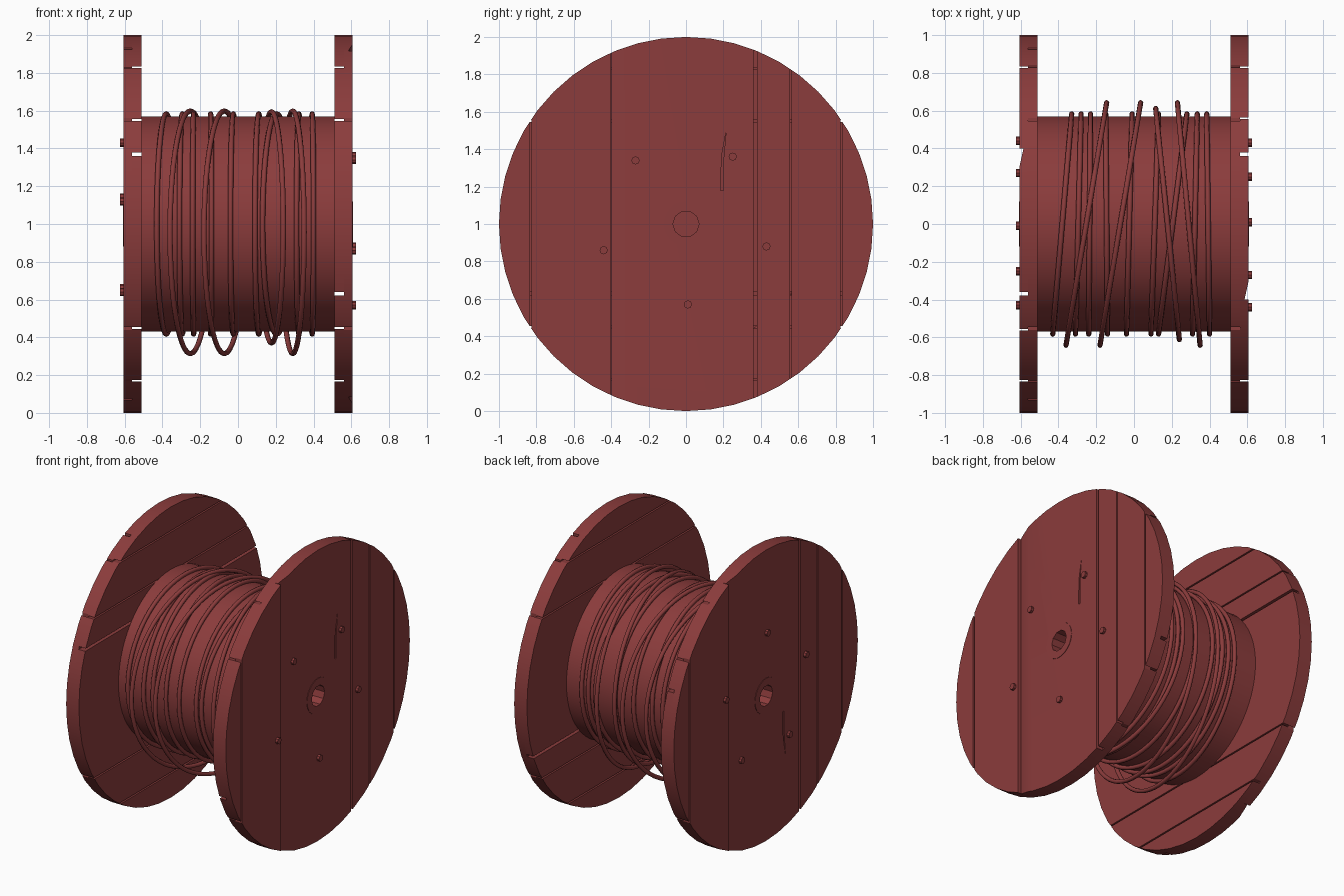
import bpy, bmesh, math
from mathutils import Matrix, Vector

if "Cube" in bpy.data.objects:
    bpy.data.objects.remove(bpy.data.objects["Cube"])

red = bpy.data.materials.new("dark_red_paint")
red.diffuse_color = (0.26, 0.045, 0.045, 1)
red.use_nodes = True
red.node_tree.nodes["Principled BSDF"].inputs["Base Color"].default_value = red.diffuse_color


def cylinder(r, x0, x1, sides, y=0, z=0):
    """Bmesh cylinder along x, relative to the reel centre."""
    bm = bmesh.new()
    m = Matrix.Translation(((x0 + x1) / 2, y, z)) @ Matrix.Rotation(math.pi / 2, 4, 'Y')
    bmesh.ops.create_cone(bm, cap_ends=True, segments=sides, radius1=r, radius2=r,
                          depth=x1 - x0, matrix=m)
    return bm


def cut(bm, co, no):
    """Remove everything on the normal side of a plane and close the cut."""
    res = bmesh.ops.bisect_plane(bm, geom=bm.verts[:] + bm.edges[:] + bm.faces[:],
                                 plane_co=co, plane_no=no, clear_outer=True)
    edges = [e for e in res['geom_cut'] if isinstance(e, bmesh.types.BMEdge)]
    if edges:
        bmesh.ops.edgeloop_fill(bm, edges=edges)


def finish(bm, name, side=1, cutters=(), smooth=True):
    """Place a part; side -1 turns it point-symmetric about the reel centre."""
    for v in bm.verts:
        v.co = v.co * side + Vector((0, 0, 1))
    bmesh.ops.recalc_face_normals(bm, faces=bm.faces[:])
    me = bpy.data.meshes.new(name)
    bm.to_mesh(me)
    bm.free()
    ob = bpy.data.objects.new(name, me)
    bpy.context.collection.objects.link(ob)
    me.materials.append(red)
    if smooth:
        me.shade_smooth()
        me.set_sharp_from_angle(angle=math.radians(30))
    for c in cutters:
        mod = ob.modifiers.new("cut", 'BOOLEAN')
        mod.object = c
        mod.operation = 'DIFFERENCE'
        mod.solver = 'EXACT'
    return ob


def helper(ob):
    ob.hide_render = True
    ob.display_type = 'WIRE'
    ob.hide_set(True)
    return ob


def plank(x0, x1, axis, lo, hi, chamfer=False):
    """Strip of the flange disc between lo and hi along y (1) or z (2)."""
    bm = cylinder(1.0, x0, x1, 48)
    n = Vector((0, 0, 0))
    n[axis] = 1
    if hi < 1:
        cut(bm, n * hi, n)
    if lo > -1:
        cut(bm, n * lo, -n)
    if chamfer:
        cut(bm, Vector((x1, -0.3, 0)), Vector((0.1, -0.022, 0)))
    return bm


# Drum
finish(cylinder(0.57, -0.511, 0.511, 64), "drum")

# Axle hole cutter, only reaches the flanges
hole = helper(finish(cylinder(0.07, -0.8, 0.8, 10), "axle_hole_cutter", smooth=False))

OUTER = [-1, -0.83, -0.4, 0.37, 0.56, 0.83, 1]
INNER = [-1, -0.83, -0.55, -0.37, 0.55, 0.83, 1]
BOLTS = [(-0.27, 0.34), (0.25, 0.36), (-0.44, -0.14), (0.43, -0.12), (0.01, -0.43)]

for side, tag in ((1, "right"), (-1, "left")):
    # Split in the centre board
    bm = bmesh.new()
    pts = [(0.185, 0.18), (0.2, 0.18), (0.2, 0.34), (0.215, 0.5), (0.19, 0.36)]
    face = bm.faces.new([bm.verts.new((0.575, y, z)) for y, z in pts])
    ext = bmesh.ops.extrude_face_region(bm, geom=[face])
    bmesh.ops.translate(bm, vec=(0.1, 0, 0),
                        verts=[v for v in ext['geom'] if isinstance(v, bmesh.types.BMVert)])
    crack = helper(finish(bm, tag + "_crack_cutter", side, smooth=False))

    # Flange boards: outer layer upright, inner layer level
    for layer, gaps, x0, x1, axis in (("outer", OUTER, 0.56, 0.607, 1),
                                      ("inner", INNER, 0.51, 0.56, 2)):
        for i, (lo, hi) in enumerate(zip(gaps, gaps[1:])):
            centre = lo < 0 < hi
            g = [0.009 if abs(abs(v) - 0.37) < 0.01 else
                 0.001 if v == -0.4 else 0.005 for v in (lo, hi)]
            bm = plank(x0, x1, axis, lo + g[0] if lo > -1 else lo,
                       hi - g[1] if hi < 1 else hi, centre and layer == "outer")
            cutters = ([hole, crack] if layer == "outer" else [hole]) if centre else []
            finish(bm, f"{tag}_{layer}_board_{i + 1}", side, cutters)

    # Axle collar and bolts
    finish(cylinder(0.12, 0.57, 0.61, 32), tag + "_axle_collar", side, [hole])
    for i, (y, z) in enumerate(BOLTS):
        finish(cylinder(0.022, 0.59, 0.624, 8, y, z), f"{tag}_bolt_{i + 1}", side)

# Cable turns: x at front, x at back, radius, sag of centre
TURNS = [(-.43, -.33), (-.31, -.28), (-.24, -.23), (-.14, -.15), (-.04, -.01),
         (.09, .13), (.13, .28), (.31, .335), (.40, .385)]
turns = [(f, b, 0.583, 0.0) for f, b in TURNS]
turns += [(-.36, -.145, .642, -.044), (-.18, .035, .642, -.044),
          (.35, .23, .642, -.044), (.24, .115, .612, -.018)]
SEG, TUBE, R = 64, 8, 0.014
for i, (front, back, rad, sag) in enumerate(turns):
    bm = bmesh.new()
    rings = []
    for k in range(SEG):
        a = 2 * math.pi * k / SEG
        x = (front + back) / 2 + (back - front) / 2 * math.cos(a)
        ring = []
        for t in range(TUBE):
            b = 2 * math.pi * t / TUBE
            r = rad + R * math.cos(b)
            ring.append(bm.verts.new((x + R * math.sin(b), r * math.cos(a),
                                      sag + r * math.sin(a))))
        rings.append(ring)
    for k in range(SEG):
        p, q = rings[k], rings[(k + 1) % SEG]
        for t in range(TUBE):
            u = (t + 1) % TUBE
            bm.faces.new((p[t], p[u], q[u], q[t]))
    ob = finish(bm, f"cable_turn_{i + 1}", smooth=False)
    ob.data.shade_smooth()
